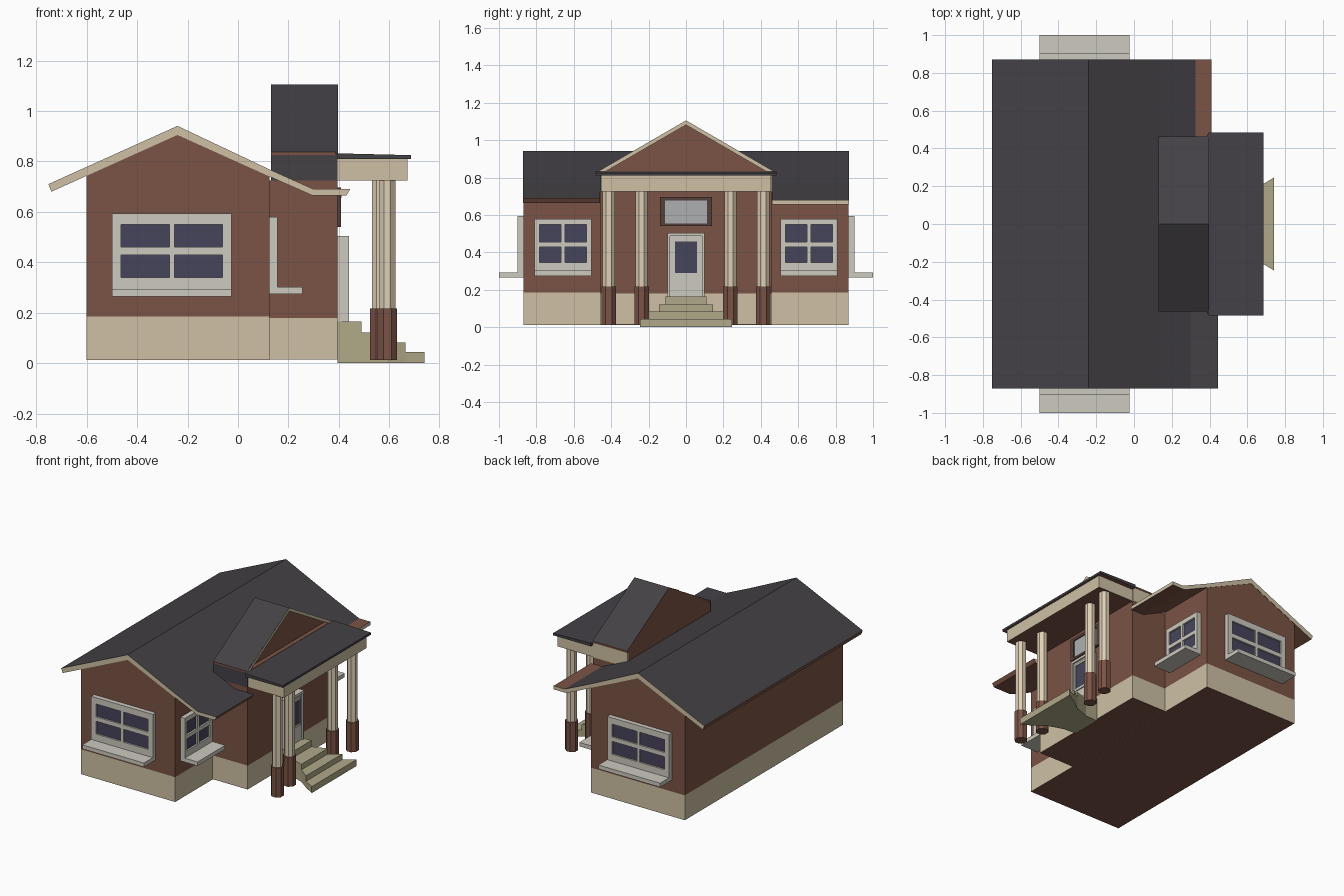
import bpy, bmesh, math
from mathutils import Vector

if "Cube" in bpy.data.objects:
    bpy.data.objects.remove(bpy.data.objects["Cube"])


def material(name, r, g, b):
    m = bpy.data.materials.new(name)
    m.diffuse_color = [(c / 255) ** 2.2 for c in (r, g, b)] + [1]
    m.use_nodes = True
    m.node_tree.nodes["Principled BSDF"].inputs["Base Color"].default_value = m.diffuse_color
    return m


BRICK = material("brick", 122, 84, 71)
STONE = material("stone", 205, 191, 163)
CREAM = material("cream", 222, 207, 180)
SLATE = material("slate", 70, 67, 72)
TRIM = material("trim", 203, 200, 189)
GLASS = material("glass", 72, 70, 92)
STEP = material("step", 174, 167, 135)
FRAME = material("dark_frame", 84, 66, 60)
PANE = material("pale_pane", 172, 173, 175)


def finish(name, bm, mat, up=None, down=None, flat=None):
    """Object with one material, or others on upward, downward and level faces."""
    bmesh.ops.recalc_face_normals(bm, faces=bm.faces[:])
    me = bpy.data.meshes.new(name)
    for m in (mat, up or mat, down or mat, flat or up or mat):
        me.materials.append(m)
    for f in bm.faces:
        z = f.normal.z
        f.material_index = 3 if z > .99 else 1 if z > .3 else 2 if z < -.3 else 0
    bm.to_mesh(me)
    bm.free()
    ob = bpy.data.objects.new(name, me)
    bpy.context.collection.objects.link(ob)
    return ob


def boxes(name, spans, mat, **paint):
    """Several boxes in one object, each given by two opposite corners."""
    bm = bmesh.new()
    for a, b in spans:
        a, b = Vector(a), Vector(b)
        vs = bmesh.ops.create_cube(bm, size=1)["verts"]
        for v in vs:
            v.co = (a + b) / 2 + Vector(p * abs(q) for p, q in zip(v.co, b - a))
    return finish(name, bm, mat, **paint)


def prism(name, pts, axis, lo, hi, mat, **paint):
    """Profile extruded along x, y or z from lo to hi."""
    place = {"x": lambda p, t: (t, p[0], p[1]),
             "y": lambda p, t: (p[0], t, p[1]),
             "z": lambda p, t: (p[0], p[1], t)}[axis]
    bm = bmesh.new()
    a = [bm.verts.new(place(p, lo)) for p in pts]
    b = [bm.verts.new(place(p, hi)) for p in pts]
    bm.faces.new(a)
    bm.faces.new(b[::-1])
    for i in range(len(pts)):
        j = (i + 1) % len(pts)
        bm.faces.new((a[i], b[i], b[j], a[j]))
    return finish(name, bm, mat, **paint)


def column(name, x, y, z0, z1, r, mat):
    pts = [(x + r * math.cos(math.pi * (i + .5) / 4),
            y + r * math.sin(math.pi * (i + .5) / 4)) for i in range(8)]
    prism(name, pts, "z", z0, z1, mat)


def window(name, place, u0, u1, z0, z1, border, rows):
    """Four-pane window with sill; place maps (across, outward, up) to the world."""
    mid, bar, d = (u0 + u1) / 2, .01, .032
    spans = [(u0, u0 + border, z0, z1), (u1 - border, u1, z0, z1),
             (mid - bar, mid + bar, rows[0], rows[3])]
    spans += [(u0 + border, u1 - border, a, b)
              for a, b in ((z0, rows[0]), (rows[1], rows[2]), (rows[3], z1))]
    boxes(name + "_frame", [(place(a, 0, c), place(b, d, e)) for a, b, c, e in spans], TRIM)
    boxes(name + "_sill", [(place(u0, d, z0), place(u1, .13, z0 + .028))], TRIM)
    boxes(name + "_glass", [(place(u0 + .01, 0, z0 + .03), place(u1 - .01, .02, z1 - .01))], GLASS)


# Main house: plinth and gabled brick walls
boxes("main_plinth", [((-.6, -.87, .012), (.125, .87, .185))], STONE, down=BRICK)
prism("main_walls", [(-.6, .185), (.125, .185), (.125, .741), (-.24, .905), (-.6, .743)],
      "y", -.87, .87, BRICK)

# Main roof and the two front eaves beside the entrance
prism("main_roof", [(-.74, .68), (-.752, .71), (-.24, .941), (.13, .766), (.13, .738), (-.24, .905)],
      "y", -.872, .872, STONE, up=SLATE, down=BRICK)
prism("left_eave", [(.13, .766), (.30, .69), (.445, .69), (.43, .665), (.295, .665), (.13, .738)],
      "y", -.872, -.46, STONE, up=SLATE, down=BRICK)
prism("right_eave", [(.13, .766), (.325, .679), (.41, .679), (.41, .655), (.31, .655), (.13, .738)],
      "y", .46, .872, STONE, up=SLATE, down=BRICK, flat=BRICK)

# Entrance block
boxes("entrance_plinth", [((.125, -.458, .014), (.395, .458, .18))], STONE, down=BRICK)
boxes("entrance_walls", [((.125, -.458, .18), (.395, .458, .725))], BRICK)

# Entrance gable: brick core, side panels, roof slopes and rake trim
prism("gable_core", [(-.45, .725), (.45, .725), (.45, .832), (0, 1.09), (-.45, .832)],
      "x", .13, .365, BRICK)
boxes("gable_ledge", [((.365, -.45, .725), (.395, .45, .834))], BRICK)
for side, y, m in (("left", -1, SLATE), ("right", 1, STONE)):
    boxes(side + "_gable_side", [((.13, min(y * .46, y * .45), .725),
                                  (.395, max(y * .46, y * .45), .826))], m)
prism("gable_roof", [(-.462, .826), (-.462, .838), (0, 1.106), (.462, .838), (.462, .826), (0, 1.088)],
      "x", .13, .392, BRICK, up=SLATE)
prism("gable_rake", [(-.475, .83), (0, 1.106), (.475, .83), (.435, .83), (0, 1.082), (-.435, .83)],
      "x", .386, .397, STONE, up=SLATE)

# Porch beam and roof slab
boxes("porch_beam", [((.395, -.455, .725), (.672, .455, .81))], STONE, down=BRICK)
prism("porch_roof", [(.395, .81), (.685, .81), (.685, .825), (.395, .832)],
      "y", -.485, .485, SLATE, down=BRICK)

# Columns on brick piers
for side, s in (("left", -1), ("right", 1)):
    for kind, x, y in (("outer", .592, .413), ("inner", .563, .237)):
        column(f"{side}_{kind}_pier", x, s * y, .012, .217, .042, BRICK)
        column(f"{side}_{kind}_shaft", x, s * y, .217, .726, .035, CREAM)

# Flared steps
flare = [(.395, .105), (.49, .11), (.59, .145), (.665, .2), (.74, .245)]
levels = [0, .045, .083, .122, .165]
for i in range(4):
    edge = flare[:5 - i]
    prism(f"step_{i + 1}", edge + [(x, -y) for x, y in reversed(edge)],
          "z", levels[i], levels[i + 1], STEP)

# Front door with raised surround, glazed panel, and the window above
boxes("door_surround", [((.395, -.1, .165), (.44, -.085, .505)), ((.395, .085, .165), (.44, .1, .505)),
                        ((.395, -.085, .487), (.44, .085, .505))], TRIM)
boxes("door", [((.395, -.085, .165), (.43, .085, .487))], TRIM)
boxes("door_panel_frame", [((.43, -.072, .275), (.437, -.06, .472)), ((.43, .06, .275), (.437, .072, .472)),
                           ((.43, -.06, .275), (.437, .06, .29)), ((.43, -.06, .458), (.437, .06, .472))], TRIM)
boxes("door_glass", [((.42, -.06, .29), (.433, .06, .458))], GLASS)
boxes("transom_frame", [((.395, -.14, .54), (.408, -.113, .697)), ((.395, .113, .54), (.408, .14, .697)),
                        ((.395, -.113, .54), (.408, .113, .556)), ((.395, -.113, .678), (.408, .113, .697))], FRAME)
boxes("transom_pane", [((.39, -.113, .556), (.401, .113, .678))], PANE)

# Front windows beside the entrance and large gable-end windows
for side, s in (("left", -1), ("right", 1)):
    def on_front(u, d, z):
        return (.125 + d, s * u, z)

    def on_end(u, d, z):
        return (u, s * (.87 + d), z)

    window(side + "_front_window", on_front, .505, .81, .275, .58, .026, (.345, .428, .455, .548))
    window(side + "_end_window", on_end, -.5, -.025, .265, .594, .036, (.34, .43, .46, .55))
